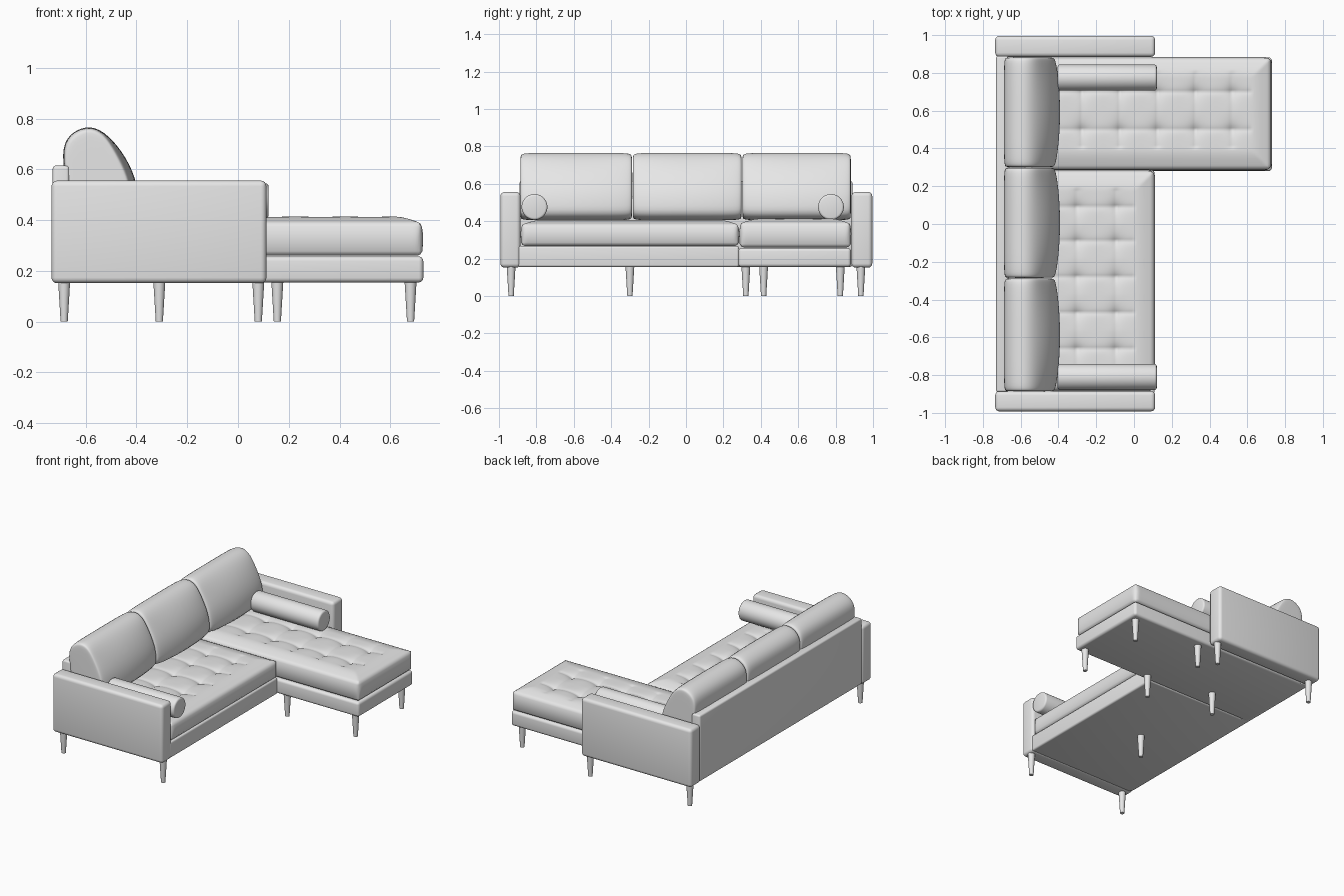
import bpy, bmesh, math

if "Cube" in bpy.data.objects:
    bpy.data.objects.remove(bpy.data.objects["Cube"])

fabric = bpy.data.materials.new("grey upholstery")
fabric.diffuse_color = (0.8, 0.8, 0.8, 1)
fabric.use_nodes = True
fabric.node_tree.nodes["Principled BSDF"].inputs["Base Color"].default_value = fabric.diffuse_color


def finish(bm, name, angle=40):
    bmesh.ops.recalc_face_normals(bm, faces=bm.faces[:])
    me = bpy.data.meshes.new(name)
    bm.to_mesh(me)
    bm.free()
    ob = bpy.data.objects.new(name, me)
    bpy.context.collection.objects.link(ob)
    me.materials.append(fabric)
    bpy.ops.object.select_all(action='DESELECT')
    bpy.context.view_layer.objects.active = ob
    ob.select_set(True)
    bpy.ops.object.shade_smooth_by_angle(angle=math.radians(angle))
    return ob


def box(name, x, y, z, bevel):
    bm = bmesh.new()
    bmesh.ops.create_cube(bm, size=1)
    for v in bm.verts:
        v.co = [r[0] + (c + 0.5) * (r[1] - r[0]) for c, r in zip(v.co, (x, y, z))]
    bmesh.ops.bevel(bm, geom=bm.edges[:], offset=bevel, segments=4, profile=0.5, affect='EDGES')
    return finish(bm, name)


def tufted_cushion(name, xr, yr, z0, z1, tx, ty):
    """Rounded cushion whose top has buttons at tx, ty joined by creases."""
    cx, cy = sum(xr) / 2, sum(yr) / 2
    HX, HY = (xr[1] - xr[0]) / 2, (yr[1] - yr[0]) / 2
    hx, hy = HX - 0.024, HY - 0.024
    edge_z = z1 - 0.018

    def top(x, y):
        e = min(1, min(hx - abs(x - cx), hy - abs(y - cy)) / 0.09)
        z = edge_z + 0.02 * math.sin(max(e, 0) * math.pi / 2)
        dx, dy = min(abs(x - t) for t in tx), min(abs(y - t) for t in ty)
        inside = (tx[0] - 0.1 < x < tx[-1] + 0.1) and (ty[0] - 0.1 < y < ty[-1] + 0.1)
        if inside:
            z -= 0.007 * max(math.exp(-dx / 0.014), math.exp(-dy / 0.014)) * min(1, e)
        return z - 0.024 * math.exp(-math.hypot(dx, dy) / 0.028)

    bm = bmesh.new()
    bmesh.ops.create_grid(bm, x_segments=int(hx * 200), y_segments=int(hy * 200), size=1)
    for v in bm.verts:
        v.co.x *= hx
        v.co.y *= hy
        v.co.z = top(v.co.x + cx, v.co.y + cy)
    # Side wall profile: outward offset and height
    ring = [e for e in bm.edges if e.is_boundary]
    old = 0
    for o, z in ((0.012, edge_z - 0.006), (0.019, edge_z - 0.02), (0.024, (z0 + z1) / 2),
                 (0.021, z0 + 0.018), (0.012, z0 + 0.005), (0, z0)):
        geo = bmesh.ops.extrude_edge_only(bm, edges=ring)["geom"]
        ring = [g for g in geo if isinstance(g, bmesh.types.BMEdge)]
        for v in (g for g in geo if isinstance(g, bmesh.types.BMVert)):
            v.co = (v.co.x * (hx + o) / (hx + old), v.co.y * (hy + o) / (hy + old), z)
        old = o
    bmesh.ops.edgeloop_fill(bm, edges=ring)
    # Round the plan corners
    R = 0.04
    for v in bm.verts:
        qx, qy = abs(v.co.x) - HX + R, abs(v.co.y) - HY + R
        if qx > 0 and qy > 0 and math.hypot(qx, qy) > R:
            s = R / math.hypot(qx, qy)
            v.co.x = math.copysign(HX - R + qx * s, v.co.x)
            v.co.y = math.copysign(HY - R + qy * s, v.co.y)
        v.co.x += cx
        v.co.y += cy
    return finish(bm, name, 60)


def back_cushion(name, y0, y1):
    """Leaning cushion: side profile lofted along y, bulging at mid width."""
    prof = [(-0.655, 0.40), (-0.68, 0.55), (-0.695, 0.67), (-0.672, 0.735), (-0.60, 0.775),
            (-0.53, 0.755), (-0.465, 0.67), (-0.415, 0.57), (-0.40, 0.48), (-0.405, 0.40)]
    cx, cz, n = -0.55, 0.57, len(prof)
    mid, half = (y0 + y1) / 2, (y1 - y0) / 2
    bm = bmesh.new()
    rings = []
    for t, s in ((-1, 0.86), (-0.99, 0.94), (-0.94, 0.99), (-0.6, 1), (0, 1),
                 (0.6, 1), (0.94, 0.99), (0.99, 0.94), (1, 0.86)):
        bulge = 0.028 * (1 - t * t)
        ring = []
        for x, z in prof:
            px = cx + (x - cx) * s
            if x > -0.5:
                px += bulge - 0.013
            ring.append(bm.verts.new((px, mid + t * half, cz + (z - cz) * s)))
        rings.append(ring)
    for a, b in zip(rings, rings[1:]):
        for i in range(n):
            bm.faces.new((a[i], a[(i + 1) % n], b[(i + 1) % n], b[i]))
    bm.faces.new(rings[0])
    bm.faces.new(rings[-1])
    ob = finish(bm, name, 180)
    ob.modifiers.new("soften", 'SUBSURF').levels = 2
    ob.modifiers["soften"].render_levels = 2


# Frame
box("sofa_base", (-0.72, 0.108), (-0.90, 0.283), (0.155, 0.268), 0.012)
box("chaise_base", (-0.72, 0.73), (0.28, 0.882), (0.155, 0.257), 0.018)
box("back_panel", (-0.73, -0.665), (-0.89, 0.89), (0.156, 0.615), 0.012)
for side, y in (("left", (-0.992, -0.885)), ("right", (0.885, 0.996))):
    box(side + "_arm", (-0.735, 0.112), y, (0.152, 0.556), 0.022)

# Seats
tufted_cushion("sofa_seat", (-0.67, 0.112), (-0.885, 0.286), 0.268, 0.405,
               (-0.505, -0.30, -0.095), (-0.66, -0.47, -0.28, -0.09, 0.09))
tufted_cushion("chaise_seat", (-0.67, 0.73), (0.284, 0.884), 0.26, 0.412,
               (-0.475, -0.275, -0.075, 0.125, 0.325, 0.52), (0.5, 0.7))

# Back cushions
for i, (a, b) in enumerate(((-0.886, -0.288), (-0.285, 0.298), (0.301, 0.882))):
    back_cushion(f"back_cushion_{i + 1}", a, b)

# Bolsters
for side, y in (("left", -0.81), ("right", 0.775)):
    bm = bmesh.new()
    bmesh.ops.create_cone(bm, cap_ends=True, segments=40, radius1=0.069, radius2=0.069, depth=0.525)
    rims = [e for e in bm.edges if abs(e.verts[0].co.z - e.verts[1].co.z) < 0.01]
    bmesh.ops.bevel(bm, geom=rims, offset=0.012, segments=3, profile=0.5, affect='EDGES')
    for v in bm.verts:
        v.co = (v.co.z - 0.142, v.co.x + y, v.co.y + 0.476)
    finish(bm, side + "_bolster")

# Tapered legs
spots = [(x, y) for x in (-0.685, 0.08) for y in (-0.935, 0.935)]
spots += [(x, y) for x in (0.155, 0.68) for y in (0.32, 0.825)]
spots += [(-0.31, -0.30), (-0.31, 0.415)]
for i, (x, y) in enumerate(spots):
    bm = bmesh.new()
    bmesh.ops.create_cone(bm, cap_ends=True, segments=20, radius1=0.014, radius2=0.024, depth=0.165)
    for v in bm.verts:
        v.co.x += x
        v.co.y += y
        v.co.z += 0.0825
    finish(bm, f"leg_{i + 1}")
